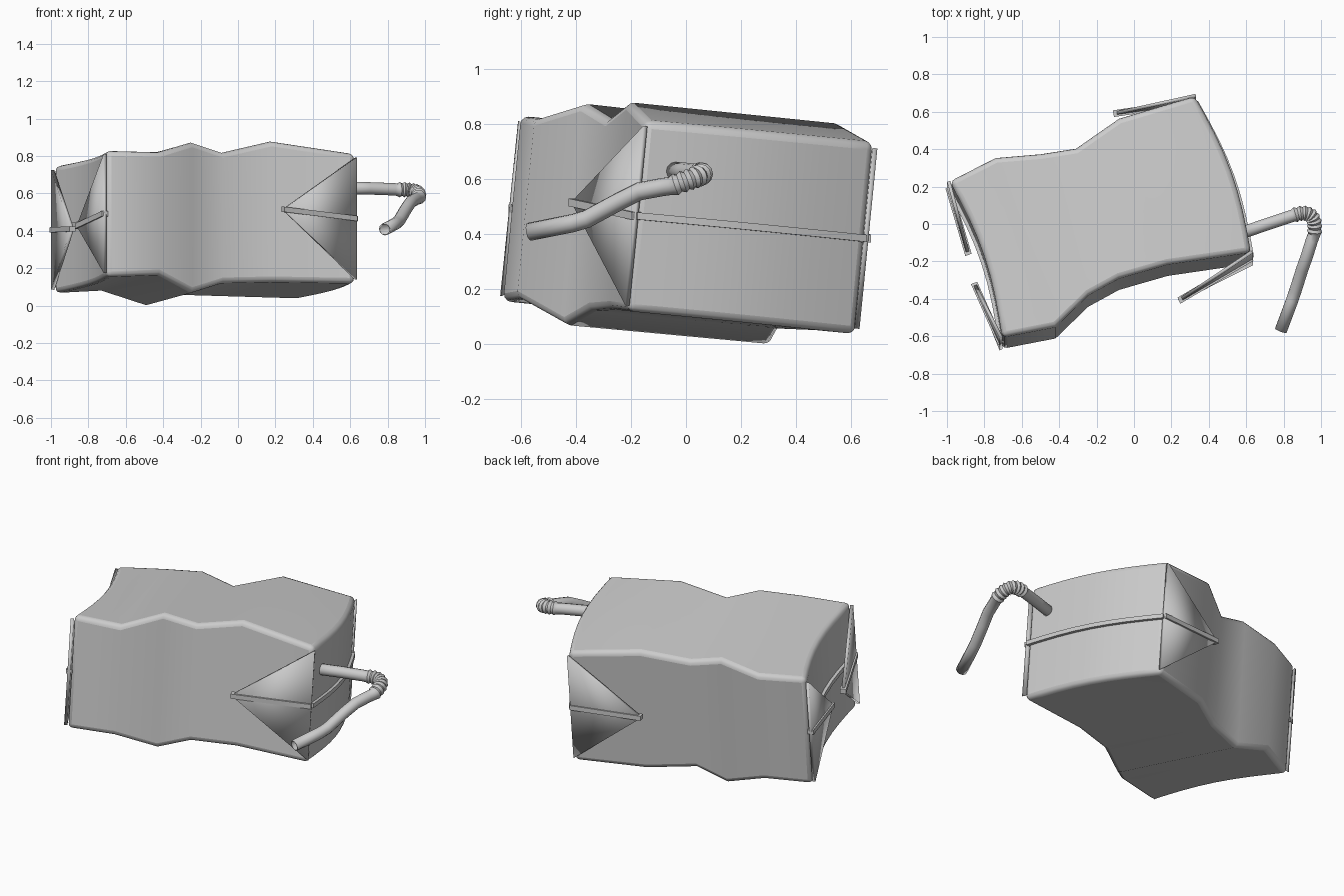
import bpy, bmesh, math
from mathutils import Vector as V

if "Cube" in bpy.data.objects:
    bpy.data.objects.remove(bpy.data.objects["Cube"])


def mesh_object(name, verts, faces, angle=35):
    me = bpy.data.meshes.new(name)
    me.from_pydata([tuple(v) for v in verts], [], faces)
    bm = bmesh.new()
    bm.from_mesh(me)
    bmesh.ops.recalc_face_normals(bm, faces=bm.faces)
    bm.to_mesh(me)
    bm.free()
    ob = bpy.data.objects.new(name, me)
    bpy.context.collection.objects.link(ob)
    smooth(ob, angle)
    return ob


def smooth(ob, angle):
    bpy.ops.object.select_all(action='DESELECT')
    ob.select_set(True)
    bpy.context.view_layer.objects.active = ob
    bpy.ops.object.shade_smooth_by_angle(angle=math.radians(angle))


# Carton: crumpled cross-sections, left end to right end
# front x, y, top z, bottom z, then the same for the back
stations = [
    (-.705, -.605, .830, .155, -.985, .230, .745, .065),
    (-.420, -.550, .822, .165, -.740, .355, .750, .078),
    (-.245, -.380, .875, .070, -.500, .375, .790, .000),
    (-.080, -.290, .820, .122, -.310, .405, .740, .055),
    (.180, -.215, .880, .128, -.080, .565, .800, .048),
    (.625, -.150, .812, .120, .325, .685, .732, .036),
]
N = 8
AXIS = V((.94, .34, 0))
SHIFT = V((0, -.065, 0))


def bow(i, t):
    return AXIS * (.048 if i in (0, 5) else 0) * math.sin(math.pi * t)


verts, faces = [], []
for i, (fx, fy, ft, fb, bx, by, bt, bb) in enumerate(stations):
    for k in range(N + 1):
        t = k / N
        top = V((fx, fy, ft)).lerp(V((bx, by, bt)), t) + bow(i, t)
        low = V((fx, fy, fb)).lerp(V((bx, by, bb)), t) + bow(i, t) + SHIFT
        verts += [top, low]


def vid(i, k, low):
    return (i * (N + 1) + k) * 2 + low


for i in range(5):
    for k in range(N):
        for w in (0, 1):
            faces.append((vid(i, k, w), vid(i + 1, k, w), vid(i + 1, k + 1, w), vid(i, k + 1, w)))
    for k in (0, N):
        faces.append((vid(i, k, 0), vid(i + 1, k, 0), vid(i + 1, k, 1), vid(i, k, 1)))
for i in (0, 5):
    for k in range(N):
        faces.append((vid(i, k, 0), vid(i, k + 1, 0), vid(i, k + 1, 1), vid(i, k, 1)))
carton = mesh_object("carton_body", verts, faces, 60)
bev = carton.modifiers.new("rounded_edges", 'BEVEL')
bev.width = .028
bev.segments = 3
bev.angle_limit = math.radians(50)


# Raised seam: rectangular section swept along a path
def seam(name, path, outs, half=.013, depth=.012):
    vs, fs = [], []
    for p, o in zip(path, outs):
        o = V(o).normalized() * depth
        z = V((0, 0, half))
        vs += [p + o + z, p + o - z, p - o - z, p - o + z]
    for a in range(len(path) - 1):
        for c in range(4):
            d = (c + 1) % 4
            fs.append((a * 4 + c, a * 4 + d, a * 4 + 4 + d, a * 4 + 4 + c))
    e = len(vs) - 4
    fs += [(0, 1, 2, 3), (e, e + 1, e + 2, e + 3)]
    mesh_object(name, vs, fs)


# Folded triangular ear
def ear(name, a, b, m, tip):
    ob = mesh_object(name, [a, b, m, tip], [(0, 2, 3), (2, 1, 3)], 5)
    sol = ob.modifiers.new("paper_layers", 'SOLIDIFY')
    sol.thickness = .018
    sol.offset = 0


def corners(i, back):
    x, y, zt, zb = stations[i][4:] if back else stations[i][:4]
    return V((x, y, zt)), V((x, y, zb)) + SHIFT


ends = [
    ("left", 0, V((-.855, -.315, .425)), V((-.885, -.165, .41)), -1),
    ("right", 5, V((.24, -.41, .515)), V((-.11, .59, .41)), 1),
]
for side, i, tip_f, tip_b, s in ends:
    fa, fb = corners(i, False)
    ba, bb = corners(i, True)
    mf, mb = (fa + fb) / 2, (ba + bb) / 2
    out = AXIS * s
    inset = V((0, 0, .02))
    lift = out * .006
    ear(side + "_front_ear", fa - inset + lift, fb + inset + lift, mf + lift, tip_f)
    ear(side + "_back_ear", ba - inset + lift, bb + inset + lift, mb + lift, tip_b)
    across = [mf.lerp(mb, k / N) + bow(i, k / N) + lift for k in range(N + 1)]
    seam(side + "_end_seam", across, [out] * (N + 1))
    n_f = out if s < 0 else V((.4, -.9, 0))
    n_b = out if s < 0 else V((-.2, 1, 0))
    seam(side + "_front_ear_seam", [mf + lift, tip_f], [n_f] * 2, .014, .018)
    seam(side + "_back_ear_seam", [mb + lift, tip_b], [n_b] * 2, .014, .018)

# Bendy straw: smooth lengths with a ribbed elbow
R = .033
pts = [(V((.54, -.06, .63)), R), (V((.70, -.005, .627)), R), (V((.835, .04, .622)), R)]
p0, c, p2 = V((.85, .045, .62)), V((.985, .095, .625)), V((.963, -.055, .575))
RIBS = 18
for k in range(RIBS + 1):
    t = k / RIBS
    p = p0 * (1 - t) ** 2 + c * 2 * t * (1 - t) + p2 * t * t
    pts.append((p, .041 if k % 2 else .033))
pts += [(V(q), R) for q in ((.95, -.09, .57), (.925, -.17, .555), (.90, -.24, .52),
                           (.862, -.36, .455), (.845, -.41, .44), (.785, -.57, .408))]
cu = bpy.data.curves.new("straw", 'CURVE')
cu.dimensions = '3D'
cu.bevel_depth = 1
cu.bevel_resolution = 4
cu.use_fill_caps = False
sp = cu.splines.new('POLY')
sp.points.add(len(pts) - 1)
for sp_pt, (p, r) in zip(sp.points, pts):
    sp_pt.co = (*p, 1)
    sp_pt.radius = r
straw = bpy.data.objects.new("straw", cu)
bpy.context.collection.objects.link(straw)
bpy.ops.object.select_all(action='DESELECT')
straw.select_set(True)
bpy.context.view_layer.objects.active = straw
bpy.ops.object.convert(target='MESH')
straw = bpy.context.view_layer.objects.active
sol = straw.modifiers.new("wall", 'SOLIDIFY')
sol.thickness = .006
smooth(straw, 40)
